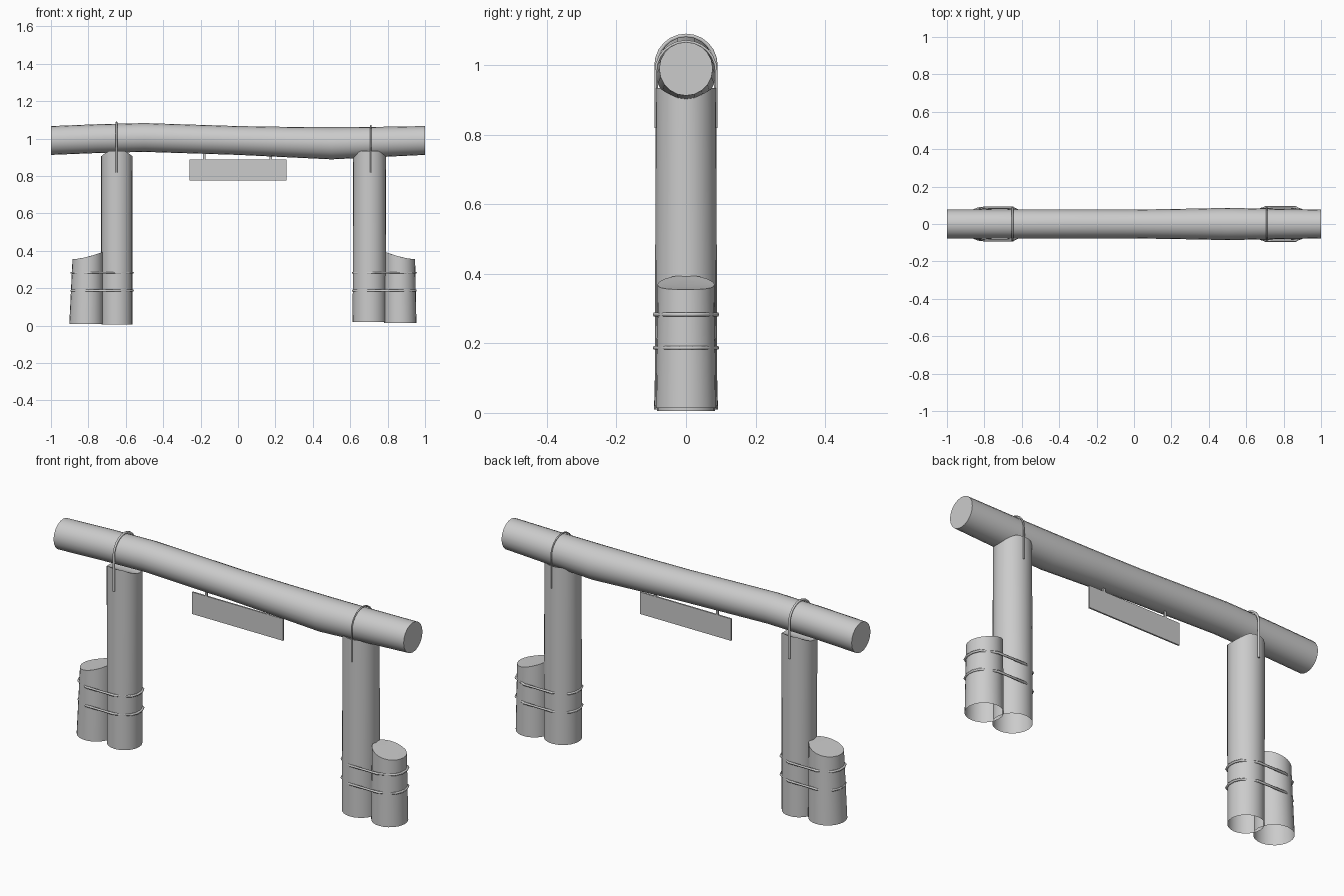
import bpy, bmesh
from math import sin, cos, pi, radians, sqrt
from mathutils import Vector

cube = bpy.data.objects.get("Cube")
if cube:
    bpy.data.objects.remove(cube)

grey = bpy.data.materials.new("plain grey")
grey.use_nodes = True
grey.diffuse_color = (0.6, 0.6, 0.6, 1)
bsdf = grey.node_tree.nodes["Principled BSDF"]
bsdf.inputs["Base Color"].default_value = (0.6, 0.6, 0.6, 1)
bsdf.inputs["Roughness"].default_value = 0.8


def finish(name, bm, smooth=True):
    bmesh.ops.recalc_face_normals(bm, faces=bm.faces)
    mesh = bpy.data.meshes.new(name)
    bm.to_mesh(mesh)
    bm.free()
    mesh.materials.append(grey)
    obj = bpy.data.objects.new(name, mesh)
    bpy.context.collection.objects.link(obj)
    if smooth:
        bpy.ops.object.select_all(action="DESELECT")
        obj.select_set(True)
        bpy.context.view_layer.objects.active = obj
        bpy.ops.object.shade_smooth_by_angle(angle=radians(40))
    return obj


def bridge(bm, a, b):
    n = len(a)
    for i in range(n):
        bm.faces.new((a[i], a[(i + 1) % n], b[(i + 1) % n], b[i]))


def log(name, x, r_low, r_high, base, top, lean=0.0, sides=24):
    """Upright log, open underneath, with its top cut by the height rule top(dx, y)."""
    bm = bmesh.new()
    circle = [(cos(2 * pi * i / sides), sin(2 * pi * i / sides)) for i in range(sides)]
    low = [bm.verts.new((x + r_low * c, r_low * s, base)) for c, s in circle]
    rings = [low]
    # the cut surface is drawn as shrinking rings so that it can curve
    for k in (1.0, 0.66, 0.33):
        rings.append([bm.verts.new((x + lean + k * r_high * c, k * r_high * s,
                                    top(k * r_high * c, k * r_high * s))) for c, s in circle])
    for a, b in zip(rings, rings[1:]):
        bridge(bm, a, b)
    bm.faces.new(rings[-1])
    return finish(name, bm)


def wire(name, points, radius, closed=False):
    curve = bpy.data.curves.new(name, "CURVE")
    curve.dimensions = "3D"
    curve.bevel_depth = radius
    curve.bevel_resolution = 1
    curve.use_fill_caps = True
    spline = curve.splines.new("POLY")
    spline.points.add(len(points) - 1)
    for p, co in zip(spline.points, points):
        p.co = (*co, 1)
    spline.use_cyclic_u = closed
    curve.materials.append(grey)
    obj = bpy.data.objects.new(name, curve)
    bpy.context.collection.objects.link(obj)


# Crossbeam: gently bent log
stations = [(-1, 0.99, 0.077), (-0.75, 1.0, 0.077), (-0.5, 1.006, 0.077), (-0.25, 0.998, 0.077),
            (0, 0.99, 0.077), (0.25, 0.982, 0.081), (0.5, 0.975, 0.086), (0.75, 0.982, 0.081),
            (1, 0.99, 0.077)]
bm = bmesh.new()
rings = []
for x, z, r in stations:
    rings.append([bm.verts.new((x, r * sin(2 * pi * i / 20), z + r * cos(2 * pi * i / 20)))
                  for i in range(20)])
for a, b in zip(rings, rings[1:]):
    bridge(bm, a, b)
bm.faces.new(rings[0])
bm.faces.new(rings[-1])
finish("crossbeam", bm)


# Posts with saddle tops
def saddle(dx, y):
    return 0.905 + 0.03 * min(1, (y / 0.075) ** 2)


log("right_post", -0.648, 0.083, 0.084, 0.005, saddle)
log("left_post", 0.703, 0.09, 0.087, 0.02, saddle)


# Stumps beside the posts, rising towards them
def slope(side):
    def top(dx, y):
        t = (0.085 - side * dx) / 0.17
        return 0.355 + 0.042 * max(0, t) ** 1.6
    return top


log("right_stump", -0.81, 0.092, 0.083, 0.01, slope(-1), 0.008)
log("left_stump", 0.867, 0.087, 0.082, 0.014, slope(1), -0.002)

# Wire bands tying each stump to its post
angles = [radians(a) for a in (-90, -35, -12, 12, 35, 90)]
for side, x0, x1, r in (("right", -0.805, -0.648, 0.087), ("left", 0.703, 0.862, 0.09)):
    for level, z in (("upper", 0.283), ("lower", 0.187)):
        path = [(x1 + r * cos(a), r * sin(a), z) for a in angles]
        path += [(x0 - r * cos(a), -r * sin(a), z) for a in angles]
        wire(f"{side}_{level}_band", path, 0.006, True)

# Wire staples over the beam and down the posts
for side, x, z, r, gauge in (("right", -0.65, 1.0, 0.086, 0.006), ("left", 0.71, 0.982, 0.087, 0.004)):
    path = [(x, -r, 0.82)]
    path += [(x, -r * cos(pi * i / 12), z + r * sin(pi * i / 12)) for i in range(13)]
    path.append((x, r, 0.82))
    wire(f"{side}_staple", path, gauge)


# Hanging sign board and its hangers
def box(name, x, z, w, d, h):
    bm = bmesh.new()
    bmesh.ops.create_cube(bm, size=1)
    for v in bm.verts:
        v.co = Vector((x + v.co.x * w, v.co.y * d, z + v.co.z * h))
    finish(name, bm, False)


box("sign_board", 0, 0.832, 0.52, 0.008, 0.113)
for side, x in (("right", -0.18), ("left", 0.175)):
    box(f"{side}_hanger", x, 0.905, 0.012, 0.008, 0.05)
